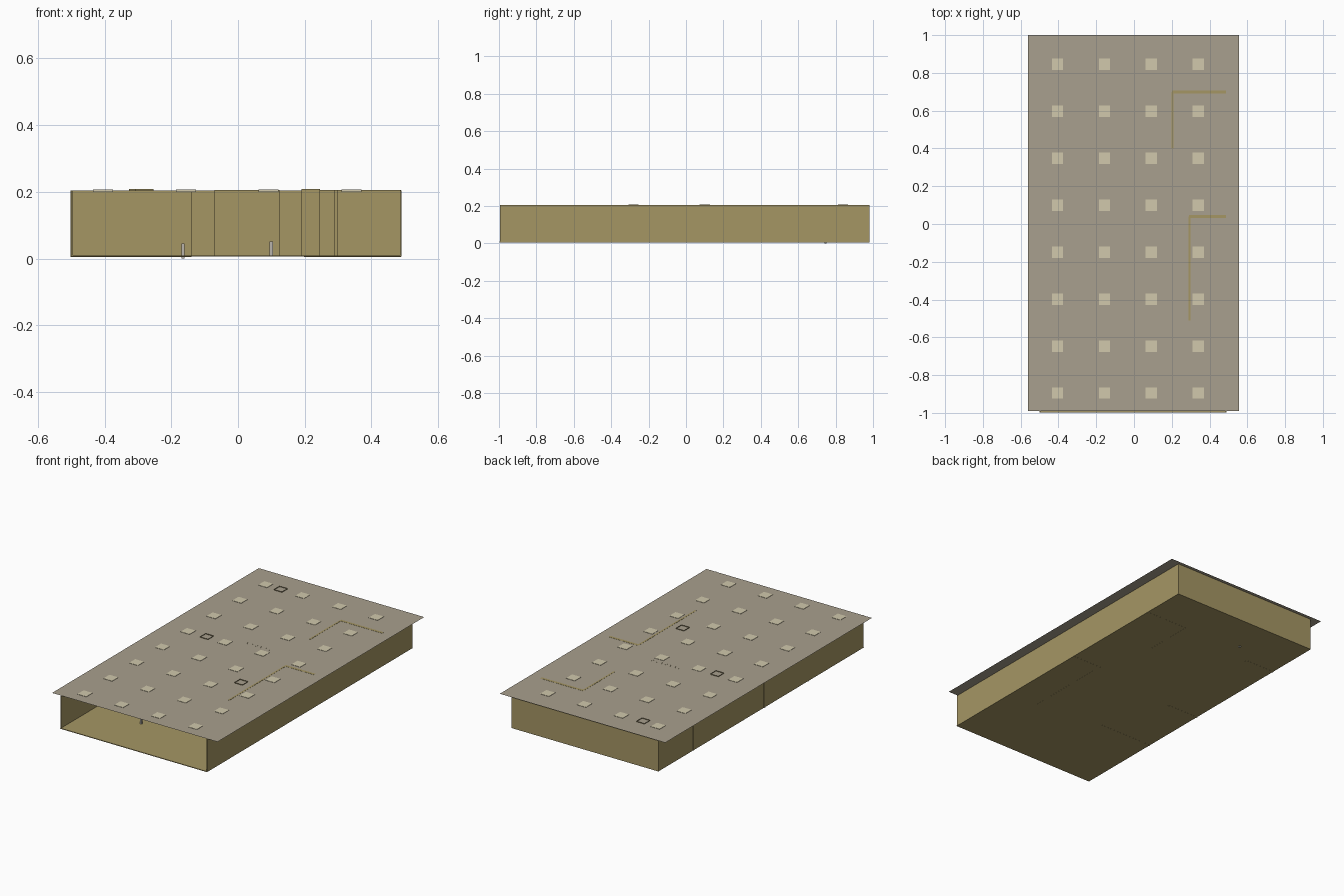
import bpy, bmesh

if "Cube" in bpy.data.objects:
    bpy.data.objects.remove(bpy.data.objects["Cube"])


def lin(c):
    c /= 255
    return c / 12.92 if c <= 0.04045 else ((c + 0.055) / 1.055) ** 2.4


def material(name, r, g, b):
    m = bpy.data.materials.new(name)
    m.diffuse_color = (lin(r), lin(g), lin(b), 1)
    m.use_nodes = True
    m.node_tree.nodes["Principled BSDF"].inputs["Base Color"].default_value = m.diffuse_color
    return m


TAN = material("tan_wall", 165, 150, 100)
GREY = material("warm_grey_roof", 169, 160, 142)
PALE = material("pale_panel", 209, 201, 172)
SILVER = material("light_grey", 185, 180, 172)


def finish(name, bm, mat):
    me = bpy.data.meshes.new(name)
    bm.to_mesh(me)
    bm.free()
    me.materials.append(mat)
    ob = bpy.data.objects.new(name, me)
    bpy.context.collection.objects.link(ob)
    return ob


def box(name, x0, x1, y0, y1, z0, z1, mat, capped=True):
    bm = bmesh.new()
    bmesh.ops.create_cube(bm, size=1)
    for v in bm.verts:
        v.co.x = x0 if v.co.x < 0 else x1
        v.co.y = y0 if v.co.y < 0 else y1
        v.co.z = z0 if v.co.z < 0 else z1
    if not capped:
        ends = [f for f in bm.faces if abs(f.normal.z) > 0.5]
        bmesh.ops.delete(bm, geom=ends, context='FACES_ONLY')
    return finish(name, bm, mat)


Z0, TOP = 0.006, 0.2045

# Floor slab and the three outer walls, front left open
box("floor", -0.5, 0.49, -0.998, 0.98, Z0, 0.01, TAN)
box("left_wall", -0.5, -0.495, -0.995, 0.98, Z0, TOP, TAN)
box("right_wall", 0.485, 0.49, -0.995, 0.98, Z0, TOP, TAN)
box("back_wall", -0.5, 0.49, 0.975, 0.98, Z0, TOP, TAN)

# Thin roof sheet overhanging the sides and back
bm = bmesh.new()
bm.faces.new([bm.verts.new(p) for p in
              ((-0.56, -0.99, 0.205), (0.555, -0.99, 0.205),
               (0.555, 1.0, 0.205), (-0.56, 1.0, 0.205))])
finish("roof", bm, GREY)

# Room partitions on the right: two L shapes, just breaking through the roof
for name, x, y, y_end in (("back_room", 0.2, 0.7, 0.4),
                          ("side_room", 0.29, 0.04, -0.51)):
    box(name + "_cross_wall", x, 0.488, y - 0.008, y + 0.008, 0.0055, 0.2058, TAN)
    box(name + "_long_wall", x - 0.002, x + 0.008, y_end, y, 0.0055, 0.2058, TAN)

# Short partitions on the left, ending slightly outside the left wall
for i, (y, x_end) in enumerate(((0.64, -0.3), (-0.04, -0.29), (-0.46, -0.14))):
    box(f"left_partition_{i}", -0.502, x_end, y - 0.006, y + 0.006, 0.0055, TOP, TAN)

# Free-standing centre partition
box("centre_partition", -0.07, 0.125, 0.154, 0.166, 0.008, 0.2053, TAN, capped=False)

# Hollow square pillars, open at the top above the roof
for i, (x, y) in enumerate(((-0.3, 0.84), (-0.28, 0.1), (0.218, -0.28))):
    box(f"pillar_{i}", x - 0.027, x + 0.027, y - 0.027, y + 0.027,
        0.008, 0.209, TAN, capped=False)

# Grid of square ceiling panels
for i in range(4):
    for j in range(8):
        x, y = -0.405 + i * 0.2485, -0.895 + j * 0.2486
        box(f"ceiling_panel_{i}_{j}", x - 0.03, x + 0.03, y - 0.03, y + 0.03,
            0.2, 0.2068, PALE)

# Tiny fittings inside, one reaching the ground through the floor
box("floor_peg", -0.17, -0.16, 0.74, 0.75, 0.0, 0.03, SILVER)
box("front_fitting", -0.17, -0.16, -0.7, -0.69, 0.01, 0.045, SILVER)
box("centre_fitting", 0.095, 0.105, -0.2, -0.19, 0.01, 0.052, SILVER)
